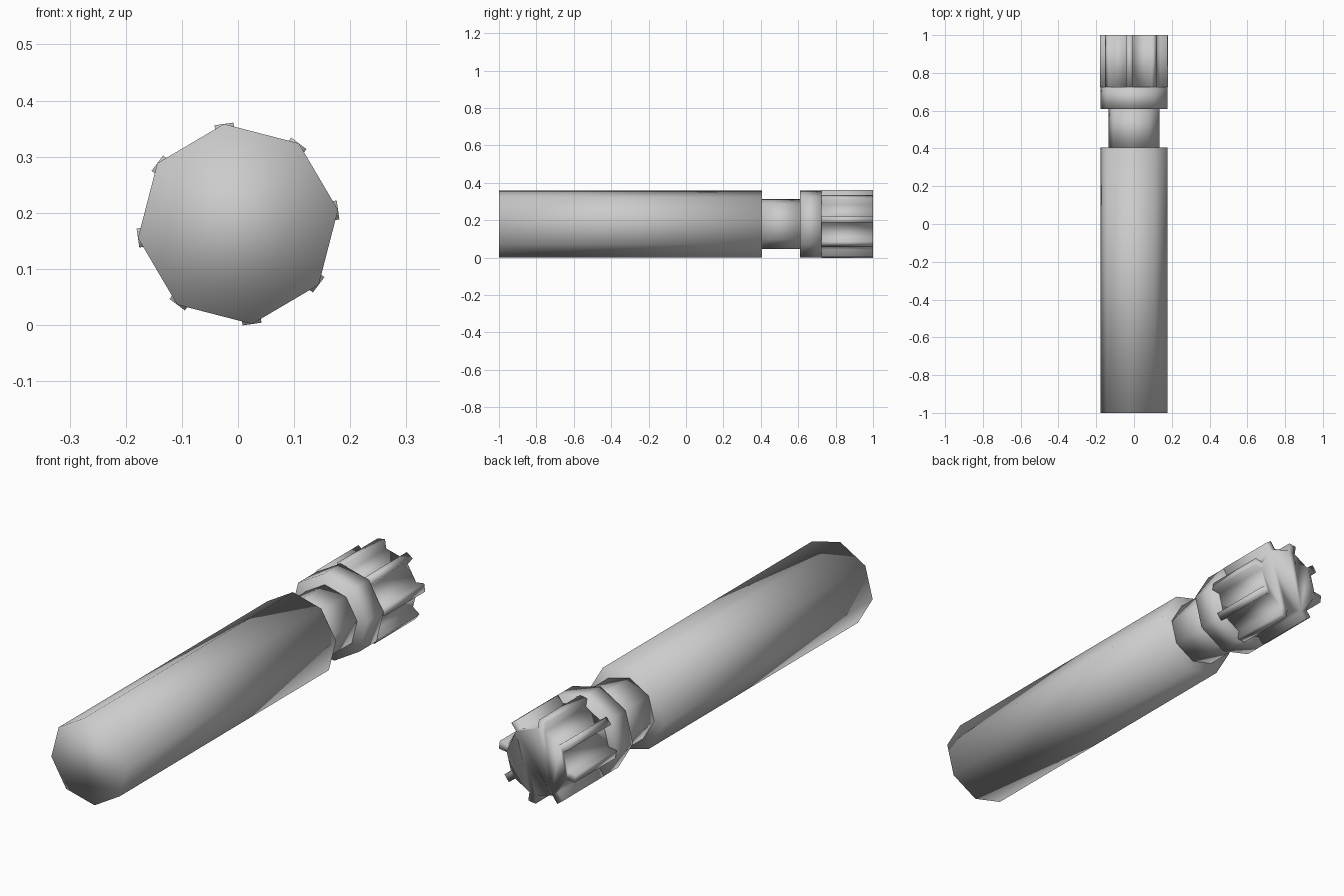
import bpy, bmesh
from math import cos, sin, radians
from mathutils import Vector

if "Cube" in bpy.data.objects:
    bpy.data.objects.remove(bpy.data.objects["Cube"], do_unlink=True)

SIDES = 8
TURN = radians(8)      # roll of the octagon about its long axis
AXIS_Z = 0.18
RADIUS = 0.18

grey = bpy.data.materials.new("plain_grey")
grey.use_nodes = True
color = (0.6, 0.6, 0.6, 1)
grey.diffuse_color = color
grey.node_tree.nodes["Principled BSDF"].inputs["Base Color"].default_value = color


def spokes():
    """Outward and sideways directions at each corner, in the x-z plane."""
    for i in range(SIDES):
        a = TURN + radians(360 / SIDES) * i
        yield Vector((cos(a), sin(a))), Vector((-sin(a), cos(a)))


def octagon(radius):
    return [out * radius for out, side in spokes()]


def splined(core, outer, half_width):
    """Octagonal core with a flat-topped rib on every corner."""
    points = []
    for out, side in spokes():
        for r, s in ((core, -1), (outer, -1), (outer, 1), (core, 1)):
            points.append(out * r + side * half_width * s)
    return points


def prism(name, outline, y0, y1):
    bm = bmesh.new()
    rings = [[bm.verts.new((p.x, y, p.y + AXIS_Z)) for p in outline]
             for y in (y0, y1)]
    n = len(outline)
    for i in range(n):
        j = (i + 1) % n
        bm.faces.new((rings[0][i], rings[0][j], rings[1][j], rings[1][i]))
    for ring in rings:
        bm.faces.new(ring)
    bmesh.ops.recalc_face_normals(bm, faces=bm.faces)
    for f in bm.faces:
        f.smooth = True
    mesh = bpy.data.meshes.new(name)
    bm.to_mesh(mesh)
    bm.free()
    mesh.materials.append(grey)
    obj = bpy.data.objects.new(name, mesh)
    bpy.context.collection.objects.link(obj)
    return obj


# Long handle, narrow neck, collar and ribbed end
prism("handle", octagon(RADIUS), -1.0, 0.405)
prism("neck", octagon(0.135), 0.405, 0.61)
prism("collar", octagon(RADIUS), 0.61, 0.725)
prism("ribbed_end", splined(0.142, RADIUS, 0.017), 0.725, 1.0)
